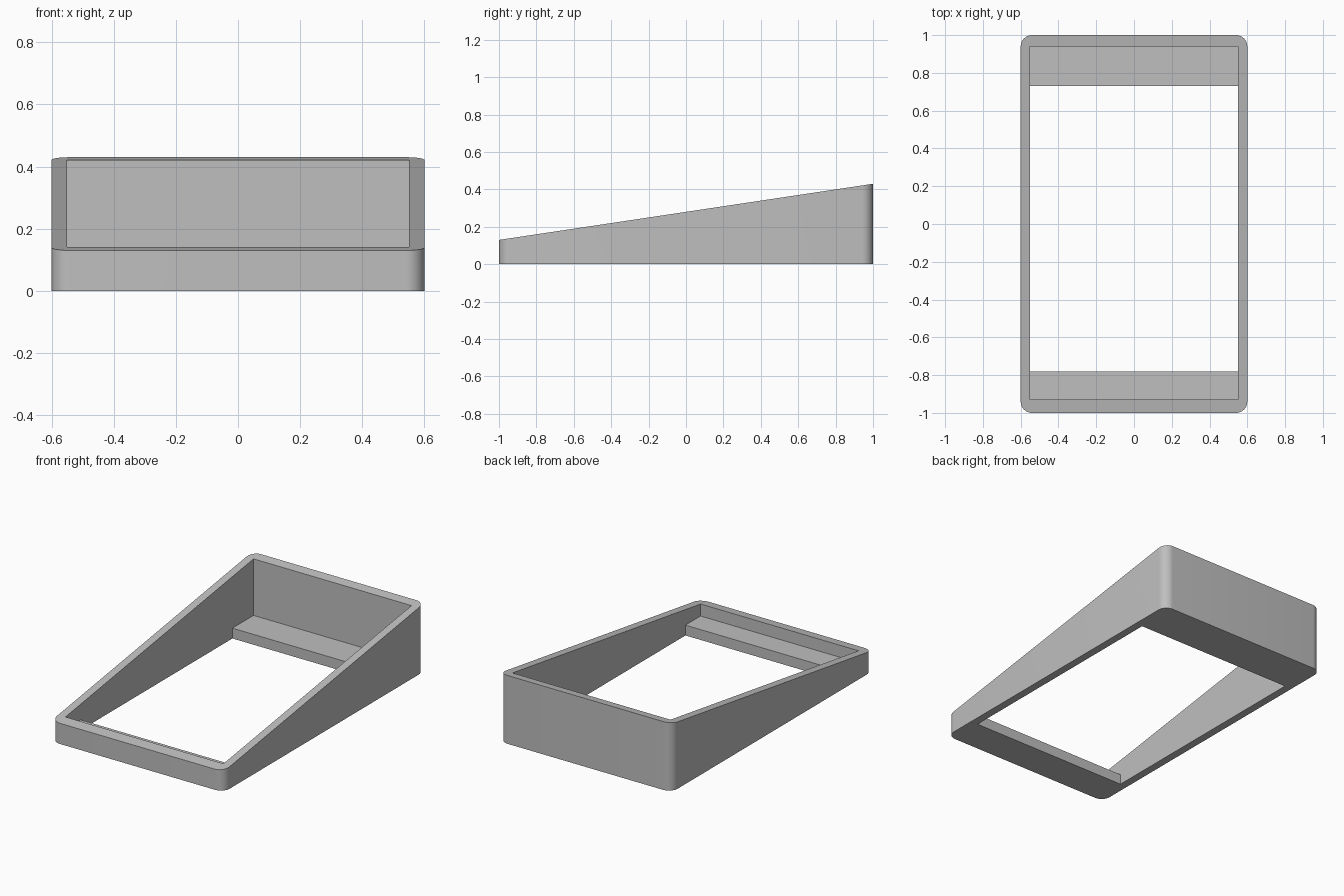
import bpy
import bmesh
import math

old = bpy.data.objects.get("Cube")
if old:
    bpy.data.objects.remove(old, do_unlink=True)

HALF_WIDTH, HALF_LENGTH = 0.6, 1.0
CORNER_RADIUS = 0.06
INNER_HALF_WIDTH = 0.55
LEDGE_HEIGHT = 0.065

# Plain grey for the whole frame
grey = bpy.data.materials.new("plain_grey")
grey.use_nodes = True
colour = (0.52, 0.52, 0.52, 1)
grey.diffuse_color = colour
grey.node_tree.nodes["Principled BSDF"].inputs["Base Color"].default_value = colour


def add_object(name, bm):
    bmesh.ops.recalc_face_normals(bm, faces=bm.faces)
    mesh = bpy.data.meshes.new(name)
    bm.to_mesh(mesh)
    bm.free()
    mesh.materials.append(grey)
    obj = bpy.data.objects.new(name, mesh)
    bpy.context.collection.objects.link(obj)
    return obj


# Outer wedge: rounded upright block with its top tilted up to the back
bm = bmesh.new()
bmesh.ops.create_cube(bm, size=2)
for v in bm.verts:
    v.co.x *= HALF_WIDTH
    v.co.y *= HALF_LENGTH
upright = [e for e in bm.edges if abs(e.verts[0].co.z - e.verts[1].co.z) > 1]
bmesh.ops.bevel(bm, geom=upright, offset=CORNER_RADIUS, segments=10,
                profile=0.5, affect='EDGES')
for v in bm.verts:
    v.co.z = 0.28 + 0.15 * v.co.y if v.co.z > 0 else 0
frame = add_object("sloped_frame", bm)

# Hollow: side profile leaving a low ledge at the front and back
profile = [(-0.78, -0.2), (0.73, -0.2), (0.73, LEDGE_HEIGHT), (0.94, LEDGE_HEIGHT),
           (0.94, 0.8), (-0.93, 0.8), (-0.93, LEDGE_HEIGHT), (-0.78, LEDGE_HEIGHT)]
bm = bmesh.new()
side = bm.faces.new([bm.verts.new((-INNER_HALF_WIDTH, y, z)) for y, z in profile])
extruded = bmesh.ops.extrude_face_region(bm, geom=[side])["geom"]
moved = [g for g in extruded if isinstance(g, bmesh.types.BMVert)]
bmesh.ops.translate(bm, verts=moved, vec=(2 * INNER_HALF_WIDTH, 0, 0))
cutter = add_object("hollow_cutter", bm)
cutter.hide_render = True

# Cut the hollow, then smooth only the rounded corners
cut = frame.modifiers.new("hollow", 'BOOLEAN')
cut.operation = 'DIFFERENCE'
cut.solver = 'EXACT'
cut.object = cutter
bpy.ops.object.select_all(action='DESELECT')
frame.select_set(True)
bpy.context.view_layer.objects.active = frame
bpy.ops.object.modifier_apply(modifier=cut.name)
bpy.data.objects.remove(cutter, do_unlink=True)
bpy.ops.object.shade_smooth_by_angle(angle=math.radians(30))
